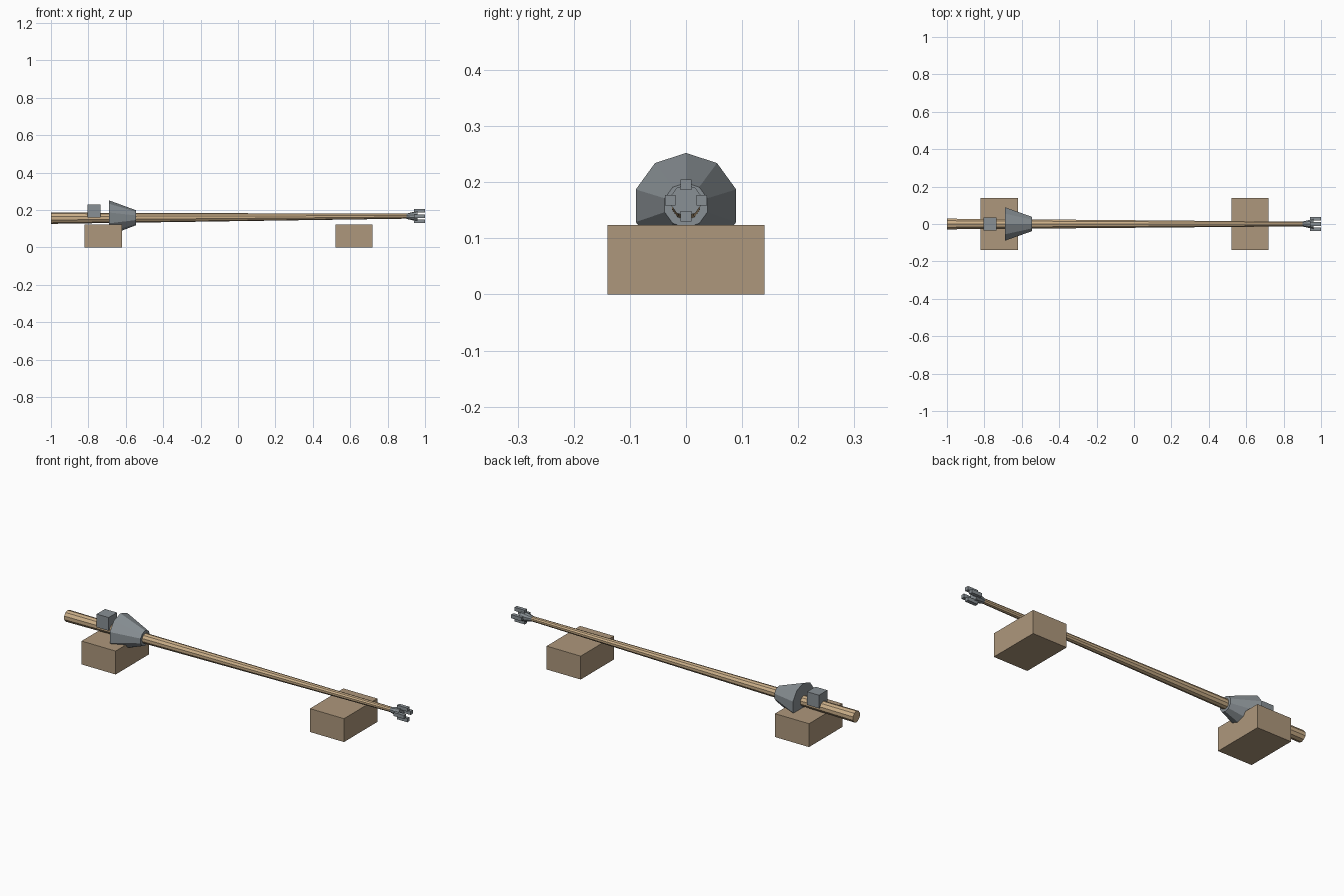
import bpy, bmesh
from mathutils import Matrix

if "Cube" in bpy.data.objects:
    bpy.data.objects.remove(bpy.data.objects["Cube"])


def material(name, rgb):
    m = bpy.data.materials.new(name)
    m.diffuse_color = (*rgb, 1)
    m.use_nodes = True
    m.node_tree.nodes["Principled BSDF"].inputs["Base Color"].default_value = m.diffuse_color
    return m


SHAFT = material("shaft_wood", (0.60, 0.43, 0.25))
BLOCK = material("block_wood", (0.42, 0.31, 0.20))
STEEL = material("steel", (0.25, 0.28, 0.30))


def axis_z(x):
    # the lance rises very slightly towards its tip
    return 0.162 + 0.0057 * x


# cyclic axis swap: local z -> x, y -> z, x -> y
TURN = Matrix(((0, 0, 1, 0), (1, 0, 0, 0), (0, 1, 0, 0), (0, 0, 0, 1)))


def finish(bm, name, mat):
    me = bpy.data.meshes.new(name)
    bm.to_mesh(me)
    bm.free()
    me.materials.append(mat)
    ob = bpy.data.objects.new(name, me)
    bpy.context.collection.objects.link(ob)
    return ob


def taper(name, x0, x1, r0, r1, mat, sides=10):
    bm = bmesh.new()
    bmesh.ops.create_cone(bm, cap_ends=True, segments=sides, radius1=r0,
                          radius2=r1, depth=x1 - x0, matrix=TURN)
    mid = (x0 + x1) / 2
    for v in bm.verts:
        v.co.x += mid
        v.co.z += axis_z(v.co.x)
    return finish(bm, name, mat)


def box(name, centre, size, mat):
    bm = bmesh.new()
    bmesh.ops.create_cube(bm, size=1, matrix=Matrix.Translation(centre)
                          @ Matrix.Diagonal((*size, 1)))
    return finish(bm, name, mat)


# lance
taper("shaft", -1.0, 0.92, 0.03, 0.013, SHAFT)
taper("hand_guard", -0.69, -0.545, 0.094, 0.04, STEEL)
box("grip_stop", (-0.77, 0, 0.196), (0.07, 0.07, 0.07), STEEL)

# pronged tip
taper("tip_hub", 0.90, 0.96, 0.014, 0.028, STEEL)
for i, (dy, dz) in enumerate(((1, 0), (0, 1), (-1, 0), (0, -1))):
    box(f"tip_prong_{i + 1}", (0.97, dy * 0.028, axis_z(0.97) + dz * 0.028),
        (0.06, 0.019, 0.019), STEEL)

# support blocks
for side, x in (("rear", -0.72), ("front", 0.62)):
    box(f"{side}_block", (x, 0, 0.062), (0.2, 0.28, 0.124), BLOCK)
